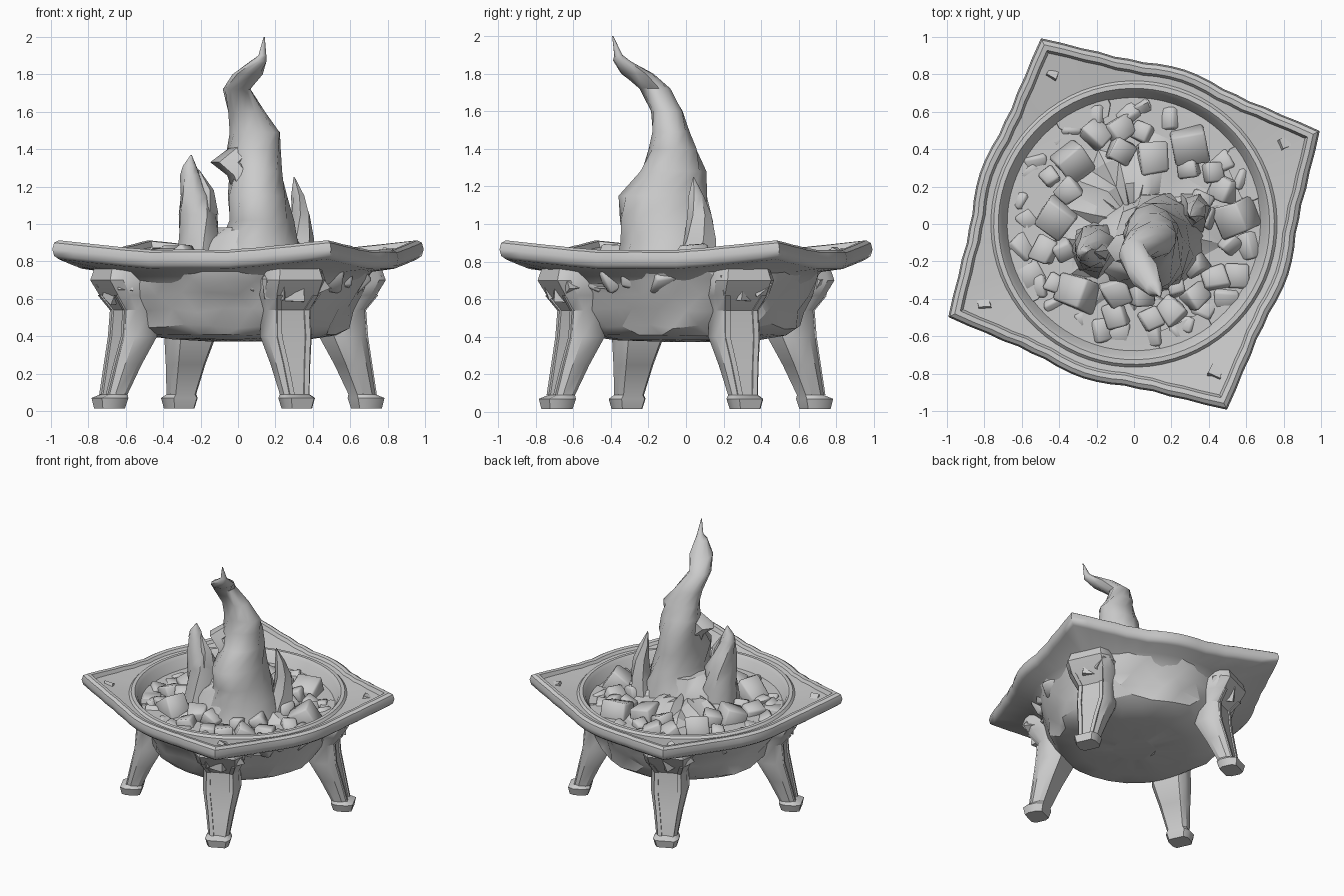
import bpy, bmesh, math, random
from mathutils import Vector, Matrix

random.seed(4)
if "Cube" in bpy.data.objects:
    bpy.data.objects.remove(bpy.data.objects["Cube"])

CORNER = math.radians(26.6)      # the square rim is turned by this angle
LEG_TURN = math.radians(24.6)    # the legs sit slightly behind the corners
SIDES = 72

stone = bpy.data.materials.new("grey_stone")
stone.use_nodes = True
GREY = (0.6, 0.6, 0.6, 1)
stone.diffuse_color = GREY
stone.node_tree.nodes["Principled BSDF"].inputs["Base Color"].default_value = GREY


def finish(name, bm, angle=35):
    bmesh.ops.recalc_face_normals(bm, faces=bm.faces)
    mesh = bpy.data.meshes.new(name)
    bm.to_mesh(mesh)
    bm.free()
    mesh.materials.append(stone)
    obj = bpy.data.objects.new(name, mesh)
    bpy.context.collection.objects.link(obj)
    bpy.ops.object.select_all(action="DESELECT")
    obj.select_set(True)
    bpy.context.view_layer.objects.active = obj
    bpy.ops.object.shade_smooth_by_angle(angle=math.radians(angle))


def loft(bm, rings):
    """Skin a list of equal closed rings and cap both ends."""
    loops = [[bm.verts.new(p) for p in ring] for ring in rings]
    for low, high in zip(loops, loops[1:]):
        for i in range(len(low)):
            j = (i + 1) % len(low)
            bm.faces.new((low[i], low[j], high[j], high[i]))
    bm.faces.new(loops[0])
    bm.faces.new(loops[-1])


def polar(r, a, z):
    return Vector((r * math.cos(a), r * math.sin(a), z))


# Rim outline: pointed corners, gently bulging sides
OUTLINE = [(0, 1.11), (5, 1.04), (10, 0.98), (20, 0.9), (30, 0.865), (45, 0.868)]


def outline(a):
    d = math.degrees(a - CORNER) % 90
    d = min(d, 90 - d)
    for (d0, r0), (d1, r1) in zip(OUTLINE, OUTLINE[1:]):
        if d <= d1:
            return r0 + (r1 - r0) * (d - d0) / (d1 - d0)
    return OUTLINE[-1][1]


ANGLES = [CORNER + math.tau * i / SIDES for i in range(SIDES)]


def lip_ring(scale, z, lift=0.055):
    ring = []
    for a in ANGLES:
        r = outline(a)
        rise = lift * max(0, (r - 0.86) / 0.25) ** 0.7
        ring.append(polar(r * scale, a, z + rise))
    return ring


def round_ring(r, z):
    return [polar(r, a, z) for a in ANGLES]


# Rim: underside, raised outer lip, recessed corner trays, inner collar and wall
bm = bmesh.new()
loft(bm, [round_ring(0.66, 0.68), round_ring(0.72, 0.745),
          lip_ring(0.965, 0.757), lip_ring(0.99, 0.775), lip_ring(1.0, 0.81),
          lip_ring(0.99, 0.845), lip_ring(0.965, 0.858), lip_ring(0.935, 0.853),
          lip_ring(0.92, 0.836, 0.04), round_ring(0.765, 0.836),
          round_ring(0.75, 0.852), round_ring(0.725, 0.853),
          round_ring(0.705, 0.83), round_ring(0.64, 0.67)])
finish("square_rim", bm, 40)

# Bowl: rough hammered shell
bm = bmesh.new()
profile = [(0.15, 0.375), (0.38, 0.385), (0.53, 0.408), (0.58, 0.455),
           (0.615, 0.54), (0.65, 0.62), (0.69, 0.7), (0.72, 0.76)]
rings = []
for k, (r, z) in enumerate(profile):
    rough = 0.03 if 2 < k < 7 else 0.008
    rings.append([polar(r + random.uniform(-rough, rough), math.tau * (i + k % 2 / 2) / 26,
                        z + random.uniform(-rough, rough) / 2) for i in range(26)])
loft(bm, rings)
bmesh.ops.triangulate(bm, faces=bm.faces)
finish("bowl", bm, 30)

# Ember bed: lumpy mound filling the bowl
bm = bmesh.new()
rings = []
for r, z in [(0.66, 0.68), (0.59, 0.7), (0.48, 0.74), (0.36, 0.79), (0.22, 0.84), (0.05, 0.86)]:
    rings.append([polar(r, math.tau * i / 28, z + random.uniform(-0.03, 0.03)) for i in range(28)])
loft(bm, rings)
bmesh.ops.triangulate(bm, faces=bm.faces)
finish("ember_bed", bm, 25)


# Coals: tumbled broken lumps scattered over the bed
def coal(bm, x, y, z, size, rough=0.14):
    block = bmesh.ops.create_cube(bm, size=size)["verts"]
    for v in block:
        v.co += Vector([random.uniform(-rough, rough) * size for axis in range(3)])
    turn = Matrix.Rotation(random.uniform(0, 6), 4, "Z") @ Matrix.Rotation(random.uniform(-0.7, 0.7), 4, "X")
    bmesh.ops.transform(bm, matrix=Matrix.Translation((x, y, z)) @ turn, verts=block)


bm = bmesh.new()
large = [(-0.33, 0.33), (-0.42, 0.03), (0.55, 0.03), (0.1, 0.35), (-0.3, -0.37), (0.3, 0.42)]
for x, y in large:
    coal(bm, x, y, 0.77, 0.17, 0.08)
for row, (r, count) in enumerate([(0.6, 30), (0.5, 22), (0.4, 14)]):
    for i in range(count):
        a = math.tau * (i + random.uniform(-0.3, 0.3)) / count
        p = polar(r + random.uniform(-0.03, 0.03), a, 0.715 + 0.035 * row)
        if all((p.xy - Vector(q)).length > 0.12 for q in large):
            coal(bm, *p, random.uniform(0.09, 0.13))
bmesh.ops.bevel(bm, geom=list(bm.edges), offset=0.012, segments=1, affect="EDGES")
finish("coals", bm, 50)


# Flames: twisted tapering tongues
def flame(name, sections, sides=9, twist=0.25, rough=0.1):
    bm = bmesh.new()
    rings = []
    for k, (z, x, y, rx, ry) in enumerate(sections):
        ring = []
        for i in range(sides):
            a = math.tau * i / sides + twist * k
            s = 1 + random.uniform(-rough, rough)
            ring.append((x + rx * s * math.cos(a), y + ry * s * math.sin(a), z))
        rings.append(ring)
    loft(bm, rings)
    finish(name, bm, 50)


flame("main_flame", [
    (0.72, 0.10, -0.10, 0.31, 0.29), (0.9, 0.12, -0.09, 0.21, 0.26),
    (1.02, 0.12, -0.11, 0.175, 0.25), (1.15, 0.10, -0.125, 0.16, 0.24),
    (1.28, 0.095, -0.07, 0.145, 0.175), (1.4, 0.085, -0.07, 0.145, 0.13),
    (1.49, 0.09, -0.08, 0.14, 0.1), (1.6, 0.045, -0.1, 0.1, 0.085),
    (1.72, -0.005, -0.165, 0.075, 0.085), (1.80, 0.05, -0.26, 0.08, 0.085),
    (1.87, 0.11, -0.345, 0.045, 0.045), (1.9, 0.13, -0.36, 0.022, 0.022),
    (2.0, 0.14, -0.39, 0.003, 0.003)], sides=11, rough=0.04)
flame("left_tongue", [
    (0.74, -0.2, -0.13, 0.14, 0.16), (0.92, -0.21, -0.13, 0.12, 0.14),
    (1.05, -0.215, -0.13, 0.11, 0.12), (1.15, -0.23, -0.14, 0.08, 0.085),
    (1.26, -0.255, -0.15, 0.055, 0.05), (1.31, -0.26, -0.15, 0.038, 0.035),
    (1.37, -0.25, -0.15, 0.003, 0.003)], 8)
flame("left_tongue_tip", [
    (1.05, -0.17, -0.14, 0.06, 0.06), (1.18, -0.17, -0.15, 0.04, 0.045),
    (1.29, -0.21, -0.15, 0.003, 0.003)], 5)
flame("right_tongue", [
    (0.74, 0.3, 0.05, 0.12, 0.14), (0.92, 0.33, 0.07, 0.075, 0.09),
    (1.05, 0.335, 0.07, 0.055, 0.065), (1.15, 0.32, 0.055, 0.035, 0.04),
    (1.25, 0.3, 0.04, 0.003, 0.003)], 6)
flame("side_lick", [
    (1.18, 0.05, -0.13, 0.08, 0.1), (1.26, 0.02, -0.13, 0.08, 0.1),
    (1.33, -0.05, -0.13, 0.1, 0.08), (1.42, 0.05, -0.1, 0.08, 0.07)], 6, 0, 0.04)
flame("flame_skirt", [
    (0.7, 0.04, -0.1, 0.38, 0.3), (0.86, 0.04, -0.1, 0.28, 0.24),
    (0.98, 0.05, -0.1, 0.17, 0.19)], 11)

# Legs: height, inner reach, outer reach, half width
LEG = [(0.015, 0.69, 0.82, 0.075), (0.07, 0.675, 0.83, 0.09), (0.09, 0.675, 0.78, 0.075),
       (0.25, 0.6, 0.745, 0.1), (0.4, 0.52, 0.71, 0.13), (0.54, 0.52, 0.7, 0.125),
       (0.62, 0.55, 0.76, 0.16), (0.7, 0.58, 0.81, 0.17), (0.77, 0.58, 0.79, 0.15)]


def section(z, inner, outer, half, chamfer=0.25):
    """Chamfered box section in leg space, x pointing outward."""
    cx, cy = (outer - inner) * chamfer, half * chamfer
    return [(inner + cx, -half, z), (outer - cx, -half, z), (outer, -half + cy, z),
            (outer, half - cy, z), (outer - cx, half, z), (inner + cx, half, z),
            (inner, half - cy, z), (inner, -half + cy, z)]


def strip(z, outer, y, w=0.014):
    return [(outer - 0.04, y - w, z), (outer + 0.01, y - w, z),
            (outer + 0.01, y + w, z), (outer - 0.04, y + w, z)]


for i, place in enumerate(["left", "back", "right", "front"]):
    bm = bmesh.new()
    loft(bm, [section(*s) for s in LEG])
    # Raised edging on the shin
    for side in (-1, 1):
        loft(bm, [strip(z, o, side * (h * 0.75 - 0.014)) for z, _, o, h in LEG[2:7]])
    # Rough lumps where the leg meets the bowl
    for y, z in [(-0.1, 0.68), (0, 0.64), (0.1, 0.68)]:
        coal(bm, 0.715, y, z, 0.1)
    turn = Matrix.Rotation(LEG_TURN + i * math.pi / 2, 4, "Z")
    bmesh.ops.transform(bm, matrix=turn, verts=bm.verts)
    finish(place + "_leg", bm, 35)

# Small rough chips in the corner trays
bm = bmesh.new()
for i in range(4):
    coal(bm, *polar(0.91, CORNER + i * math.pi / 2 + 0.03, 0.84), 0.06)
finish("tray_chips", bm, 25)
